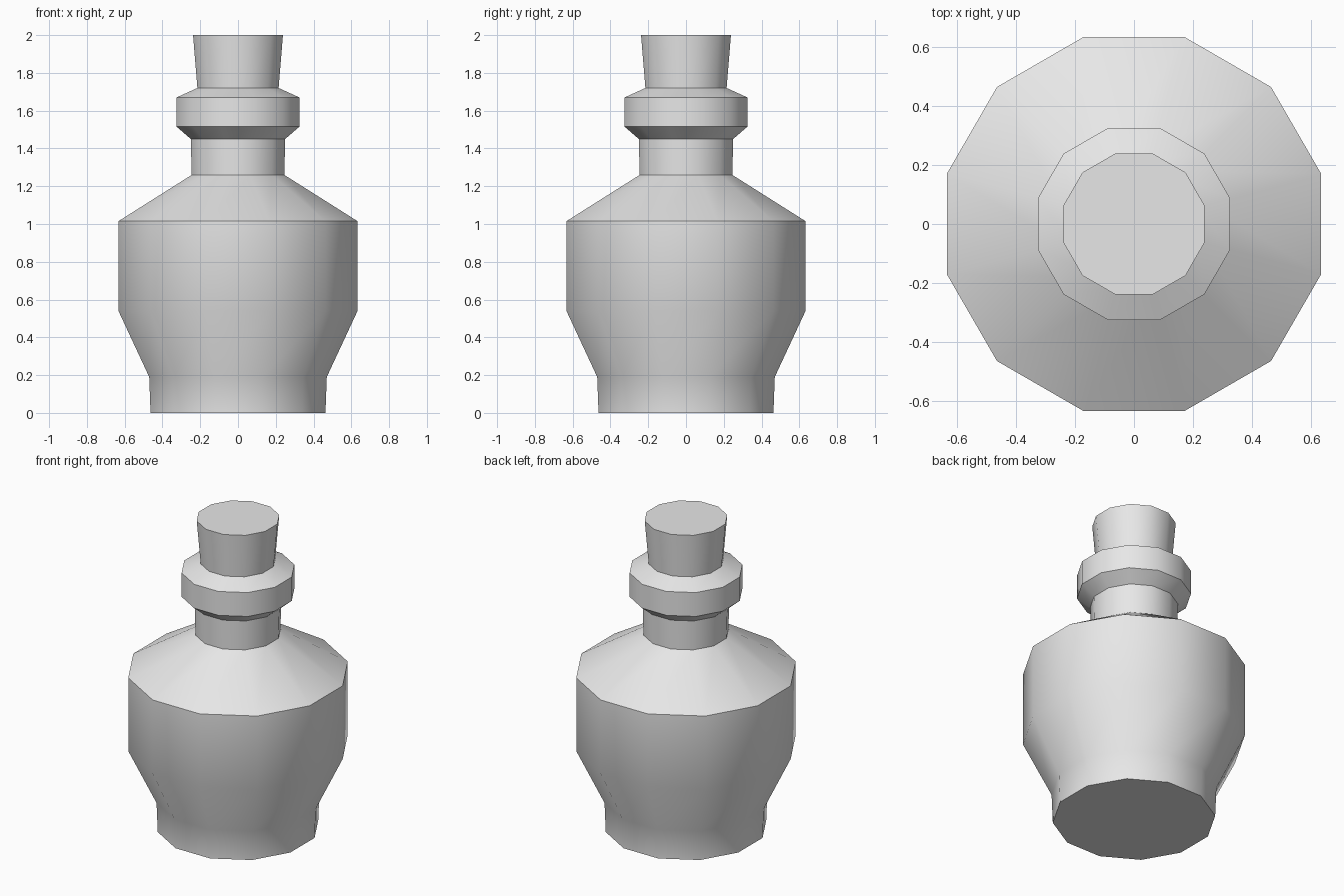
import bpy
import bmesh
from math import cos, sin, pi, radians

SIDES = 12

default_cube = bpy.data.objects.get("Cube")
if default_cube:
    bpy.data.objects.remove(default_cube, do_unlink=True)


def flat_material(name, colour):
    mat = bpy.data.materials.new(name)
    mat.use_nodes = True
    mat.diffuse_color = colour
    mat.node_tree.nodes["Principled BSDF"].inputs["Base Color"].default_value = colour
    return mat


def lathe(name, profile, mat, cap_bottom=False, cap_top=False):
    """Turn (half width across flats, height) points into a twelve-sided body."""
    bm = bmesh.new()
    rings = []
    for half_width, z in profile:
        r = half_width / cos(pi / SIDES)
        angles = [2 * pi * (i + 0.5) / SIDES for i in range(SIDES)]
        rings.append([bm.verts.new((r * cos(a), r * sin(a), z)) for a in angles])
    for low, high in zip(rings, rings[1:]):
        for i in range(SIDES):
            j = (i + 1) % SIDES
            bm.faces.new((low[i], low[j], high[j], high[i]))
    if cap_bottom:
        bm.faces.new(rings[0][::-1])
    if cap_top:
        bm.faces.new(rings[-1])
    mesh = bpy.data.meshes.new(name)
    bm.to_mesh(mesh)
    bm.free()
    mesh.materials.append(mat)
    obj = bpy.data.objects.new(name, mesh)
    bpy.context.collection.objects.link(obj)
    bpy.ops.object.select_all(action='DESELECT')
    obj.select_set(True)
    bpy.context.view_layer.objects.active = obj
    bpy.ops.object.shade_smooth_by_angle(angle=radians(32))
    return obj


grey = flat_material("plain grey", (0.8, 0.8, 0.8, 1))

# Bottle: foot, belly, shoulder, neck and lip
lathe("bottle", [(0.463, 0), (0.47, 0.19), (0.633, 0.54), (0.633, 1.015),
                 (0.245, 1.26), (0.25, 1.45), (0.325, 1.515), (0.325, 1.67),
                 (0.215, 1.72)], grey, cap_bottom=True)

# Stopper: tapered plug seated in the lip
lathe("stopper", [(0.215, 1.72), (0.238, 2)], grey, cap_top=True)
